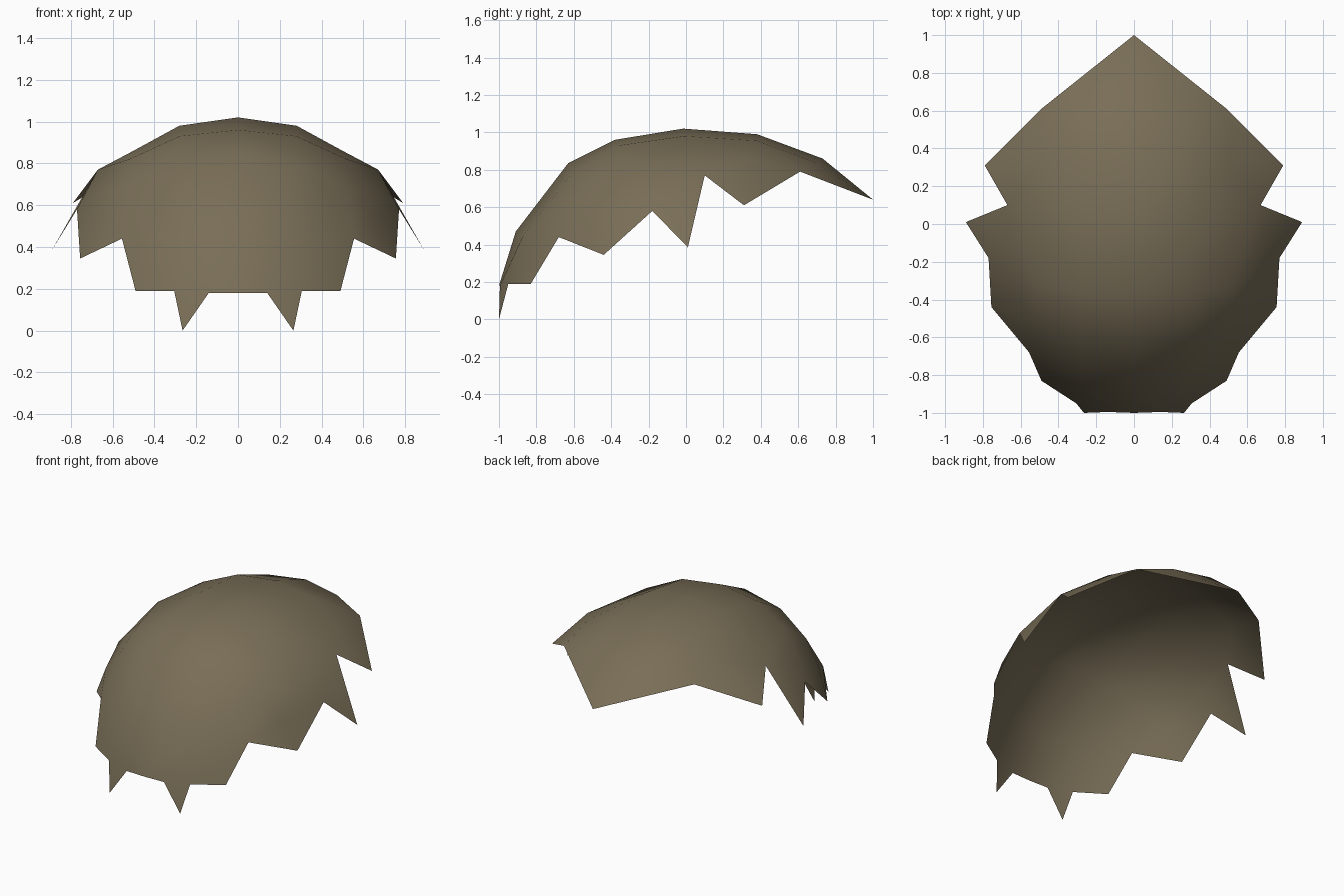
import bpy
import bmesh
from mathutils import Vector

if "Cube" in bpy.data.objects:
    bpy.data.objects.remove(bpy.data.objects["Cube"])

# Key points of the right half: c = centre line, a/b/d = columns moving outwards
points = {
    "c0": (0, -1, .18), "c1": (0, -.91, .47), "c2": (0, -.63, .835), "c3": (0, -.38, .96),
    "c4": (0, -.015, 1.02), "c5": (0, .38, .99), "c6": (0, .73, .86), "c7": (0, 1, .64),
    "a1": (.27, -.87, .45), "a2": (.29, -.6, .79), "a3": (.28, -.36, .93),
    "a4": (.28, -.01, .98), "a5": (.27, .38, .955), "a6": (.26, .69, .84),
    "b2": (.53, -.53, .68), "b3": (.52, -.32, .82), "b4": (.50, 0, .86),
    "b5": (.50, .34, .86), "b6": (.49, .61, .79),
    "d2": (.66, -.48, .54), "d3": (.68, -.25, .67),
    # notches (n), spikes (s) and front hem (e) of the jagged rim
    "n1": (.67, .10, .77), "n2": (.77, -.18, .58), "n3": (.555, -.68, .44),
    "s1": (.79, .31, .61), "s2": (.89, .01, .385), "s3": (.755, -.44, .345),
    "s4": (.265, -1, 0),
    "e1": (.14, -.995, .18), "e2": (.305, -.95, .19), "e3": (.49, -.83, .19),
}

# Panels, row by row from the front hem to the back point
panels = """
c0 e1 a1 c1, e1 e2 a1, e1 s4 e2, e2 e3 n3 a1,
c1 a1 a2 c2, a1 n3 b2 a2, n3 s3 d2 b2,
c2 a2 a3 c3, a2 b2 b3 a3, b2 d2 d3 b3, d2 s3 n2 d3,
c3 a3 a4 c4, a3 b3 b4 a4, b3 d3 n1 b4, d3 n2 n1, n2 s2 n1,
c4 a4 a5 c5, a4 b4 b5 a5, b4 n1 b5, n1 s1 b5,
c5 a5 a6 c6, a5 b5 b6 a6, b5 s1 b6,
c6 a6 c7, a6 b6 c7
"""

bm = bmesh.new()
verts = {name: bm.verts.new(co) for name, co in points.items()}
for panel in panels.split(","):
    face = bm.faces.new([verts[n] for n in panel.split()])
    face.smooth = True
    face.normal_update()
    # turn every panel outwards from the dome centre
    if face.normal.dot(face.calc_center_median() - Vector((0, 0, .05))) < 0:
        face.normal_flip()

mesh = bpy.data.meshes.new("jagged_shell")
bm.to_mesh(mesh)
bm.free()
shell = bpy.data.objects.new("jagged_shell", mesh)
bpy.context.collection.objects.link(shell)

# Left half
mirror = shell.modifiers.new("mirror", "MIRROR")
mirror.use_clip = True
mirror.merge_threshold = .002

brown = bpy.data.materials.new("olive_brown")
brown.diffuse_color = (.19, .155, .095, 1)
brown.use_nodes = True
brown.node_tree.nodes["Principled BSDF"].inputs["Base Color"].default_value = brown.diffuse_color
mesh.materials.append(brown)
